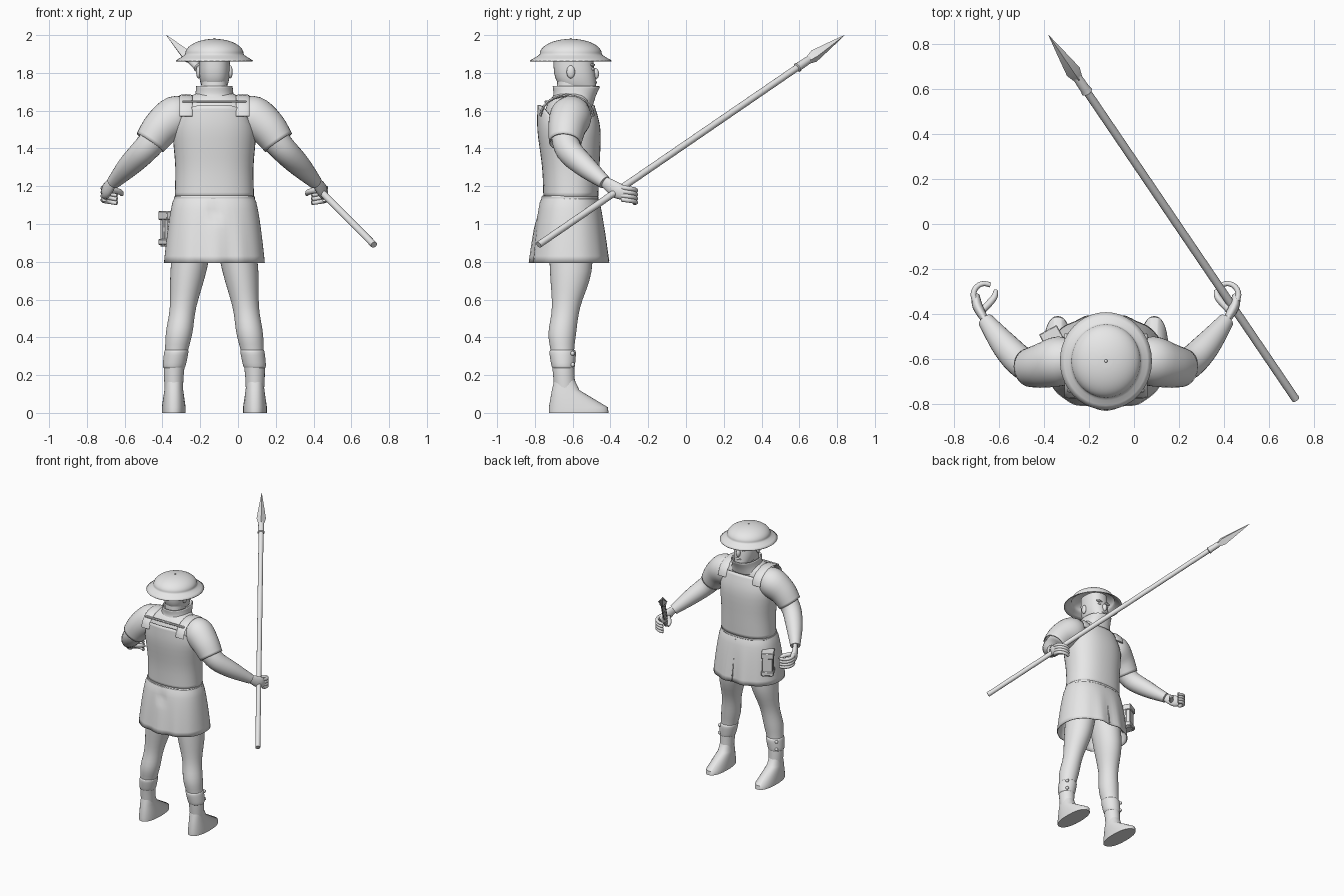
import bpy, bmesh
from math import sin, cos, tau, pi, radians, copysign
from mathutils import Vector, Matrix

if "Cube" in bpy.data.objects:
    bpy.data.objects.remove(bpy.data.objects["Cube"])

# All parts are measured from the body's own vertical centre line
BODY = Vector((-.125, -.61, 0))

grey = bpy.data.materials.new("light grey")
grey.use_nodes = True
grey.diffuse_color = (.8, .8, .8, 1)
grey.node_tree.nodes["Principled BSDF"].inputs["Base Color"].default_value = grey.diffuse_color


def finish(name, mesh_builder, mirror=False, thickness=0, bevel=0, sharp_angle=50):
    """Turn a bmesh into a shaded object, optionally mirrored left to right."""
    bmesh.ops.recalc_face_normals(mesh_builder, faces=mesh_builder.faces)
    mesh = bpy.data.meshes.new(name)
    mesh_builder.to_mesh(mesh)
    mesh_builder.free()
    mesh.materials.append(grey)
    for polygon in mesh.polygons:
        polygon.use_smooth = True
    mesh.set_sharp_from_angle(angle=radians(sharp_angle))
    part = bpy.data.objects.new(name, mesh)
    part.location = BODY
    bpy.context.collection.objects.link(part)
    if mirror:
        modifier = part.modifiers.new("left and right", 'MIRROR')
        modifier.use_mirror_merge = False
    if thickness:
        part.modifiers.new("thickness", 'SOLIDIFY').thickness = thickness
    if bevel:
        part.modifiers.new("soft edges", 'BEVEL').width = bevel


def interpolate(rows, steps):
    """Smooth spline through a few rows of values."""
    rows = [Vector(row) for row in rows]
    result = []
    for k in range(len(rows) - 1):
        start, end = rows[k], rows[k + 1]
        start_slope = (end - rows[max(k - 1, 0)]) / 2
        end_slope = (rows[min(k + 2, len(rows) - 1)] - start) / 2
        for step in range(steps):
            t = step / steps
            blend = t * t * (3 - 2 * t)
            result.append(start.lerp(end, blend) + start_slope * t * (1 - t) ** 2
                          - end_slope * t * t * (1 - t))
    return result + [rows[-1]]


def skin(rings, open_start, open_end):
    """Join rings of points with quads and close the ends where wanted."""
    builder = bmesh.new()
    loops = [[builder.verts.new(point) for point in ring] for ring in rings]
    for lower, upper in zip(loops, loops[1:]):
        for i in range(len(lower)):
            builder.faces.new((lower[i - 1], lower[i], upper[i], upper[i - 1]))
    if not open_start:
        builder.faces.new(loops[0])
    if not open_end:
        builder.faces.new(loops[-1])
    return builder


def loft(name, rows, steps=4, sides=40, power=2.3, lean=None, shape=None,
         open_start=False, open_end=False, **options):
    """Level rings, each given by height, half width, half depth and middle y."""
    rings = []
    for z, width, depth, middle in interpolate(rows, steps):
        ring = []
        for i in range(sides):
            c, s = cos(tau * i / sides), sin(tau * i / sides)
            point = Vector((width * copysign(abs(c) ** (2 / power), c),
                            middle + depth * copysign(abs(s) ** (2 / power), s), z))
            if lean:
                point.x += lean(z)
            if shape:
                shape(point, c, s)
            ring.append(point)
        rings.append(ring)
    finish(name, skin(rings, open_start, open_end), **options)


def tube(name, rows, steps=4, sides=16, flatness=1, up=Vector((0, 0, 1)),
         open_end=False, **options):
    """Round rings along a path, each given by x, y, z and radius."""
    rows = interpolate(rows, steps)
    points = [row.to_3d() for row in rows]
    rings = []
    for k, (point, row) in enumerate(zip(points, rows)):
        tangent = (points[min(k + 1, len(points) - 1)] - points[max(k - 1, 0)]).normalized()
        across = tangent.cross(up).normalized()
        above = across.cross(tangent)
        rings.append([point + row[3] * (across * flatness * cos(tau * i / sides)
                                        + above * sin(tau * i / sides)) for i in range(sides)])
    finish(name, skin(rings, False, open_end), **options)


def ball(name, location, size, **options):
    builder = bmesh.new()
    bmesh.ops.create_uvsphere(builder, u_segments=20, v_segments=12, radius=1,
                              matrix=Matrix.LocRotScale(Vector(location), None, Vector(size)))
    finish(name, builder, **options)


def box(name, location, size, turn=0, axis='Z', bevel=.004):
    builder = bmesh.new()
    rotation = Matrix.Rotation(turn, 3, axis).to_quaternion()
    bmesh.ops.create_cube(builder, size=1, matrix=Matrix.LocRotScale(
        Vector(location), rotation, Vector(size)))
    finish(name, builder, bevel=bevel, sharp_angle=30)


# Helmet: shallow dome with a wide sloping brim, hollow below
profile = [(.205, 1.865), (.165, 1.89)]
profile += [(.155 * cos(k * pi / 20), 1.9 + .08 * sin(k * pi / 20)) for k in range(10)]
loft("helmet", [(z, radius, radius * 1.06, 0) for radius, z in profile], steps=2,
     power=2, open_start=True, thickness=.005)
ball("helmet_rivet", (0, 0, 1.98), (.007, .007, .005))

# Head and face
loft("head", [(1.7, .045, .06, .08), (1.73, .068, .095, .04), (1.8, .082, .108, .02),
              (1.92, .08, .1, .01)])
loft("neck", [(1.6, .075, .08, 0), (1.78, .066, .07, 0)])
ball("nose", (0, .13, 1.795), (.016, .02, .03))
ball("mouth", (0, .13, 1.75), (.024, .01, .008))
ball("eyes", (.034, .115, 1.82), (.014, .01, .008), mirror=True)
ball("brows", (.036, .115, 1.842), (.026, .014, .008), mirror=True)
ball("ears", (.084, 0, 1.805), (.013, .022, .034), mirror=True)

# Collar and shirt under the vest
loft("collar", [(1.63, .115, .11, 0), (1.68, .095, .105, .02), (1.73, .088, .118, .03)],
     open_start=True, open_end=True, thickness=.008)
loft("shirt_body", [(1.5, .2, .15, -.01), (1.62, .19, .12, -.01), (1.68, .12, .09, 0),
                    (1.7, .06, .05, 0)])


def arm_holes(point, c, s):
    rise = max(0, point.z - 1.4)
    point.z -= 2 * rise * rise * c ** 4


# Vest with scooped arm holes, shoulder straps and seams
loft("vest", [(1.14, .21, .145, 0), (1.3, .207, .152, 0), (1.5, .22, .167, -.01),
              (1.63, .195, .15, -.025)],
     open_start=True, open_end=True, shape=arm_holes, thickness=.01)
strap_angles = [k * pi / 12 for k in range(13)]
tube("shoulder_straps", [(.15, -.02 - .14 * cos(a), 1.57 + .11 * sin(a), .035)
                         for a in strap_angles],
     steps=1, flatness=.2, up=Vector((1, 0, 0)), mirror=True)
box("back_yoke_band", (0, -.13, 1.648), (.34, .02, .012))
loft("waist_seam", [(z, .214, .151, -.005) for z in (1.132, 1.145)],
     open_start=True, open_end=True, thickness=.004)


def folds(point, c, s):
    """Soft pleats growing to the hem, and a cleft at the back."""
    drop = max(0, 1.1 - point.z)
    point.y += .03 * drop * abs(s) * (2 * c * c - 1) * cos(12 * c)
    if s < 0:
        cleft = max(0, 1 - abs(point.x) / .05)
        point.y += .02 * cleft * max(0, 1 - abs(point.z - 1.06) / .06)


# Flared skirt with an overlapping front edge
flare = [(t / 10, (t / 10) ** .6) for t in range(11)]
loft("skirt", [(1.15 - .355 * t, .207 + .06 * f, .143 + .065 * f, -.006) for t, f in flare],
     steps=1, sides=64, shape=folds, open_end=True, thickness=.006)
box("skirt_front_flap", (.01, .174, .96), (.006, .01, .32), turn=.16, axis='X', bevel=.002)

# Belt pouch with lid, band and strap
for name, height, size in (("pouch", .965, (.075, .085, .17)),
                           ("pouch_lid", 1.045, (.09, .1, .045)),
                           ("pouch_band", .905, (.09, .1, .03)),
                           ("pouch_strap", .97, (.083, .03, .18))):
    box(name, (-.235, .095, height), size, turn=.5)


def stance(z):
    return min(.215, .25 - .15 * z)


# Legs, gaiter cuffs and shoes
loft("legs", [(1, .11, .12, 0), (.75, .095, .11, 0), (.56, .07, .075, -.025),
              (.42, .07, .073, -.045), (.3, .058, .06, -.043), (.1, .047, .055, -.03)],
     lean=stance, power=2, mirror=True)
loft("gaiter_cuffs", [(.235, .05, .055, -.038), (.25, .06, .062, -.04),
                      (.32, .064, .07, -.043), (.335, .058, .06, -.043)],
     lean=stance, power=2, mirror=True)
for height in (.255, .315):
    ball("gaiter_buttons", (.25, .01, height), (.012, .012, .012), mirror=True)
loft("shoes", [(0, .063, .158, .042), (.03, .063, .156, .04), (.12, .05, .073, -.027),
               (.18, .044, .052, -.034)], lean=stance, steps=1, mirror=True)

# Arms: wide upper sleeve, tighter forearm
tube("upper_sleeves", [(.13, 0, 1.58, .08), (.2, 0, 1.57, .11), (.28, -.02, 1.51, .1),
                       (.34, -.03, 1.43, .086)],
     sides=32, open_end=True, mirror=True, thickness=.008)
tube("forearm_sleeves", [(.3, -.03, 1.47, .075), (.37, -.01, 1.39, .07),
                         (.45, .07, 1.31, .06), (.535, .18, 1.22, .036)],
     sides=24, mirror=True)

# Hands with curled fingers
tube("palms", [(.53, .17, 1.23, .028), (.57, .24, 1.18, .042), (.58, .29, 1.16, .033)],
     flatness=.55, mirror=True)
for finger in range(4):
    height = 1.19 - .021 * finger
    curl = [k * pi / 6 for k in range(-1, 5)]
    tube("fingers", [(.54 + .05 * cos(a), .295 + .05 * sin(a), height - .008 * a, .013 - .001 * a)
                     for a in curl], steps=2, sides=10, mirror=True)
tube("thumbs", [(.55, .225, 1.18, .016), (.5, .28, 1.17, .015), (.49, .315, 1.155, .009)],
     sides=10, mirror=True)

# Spear: round shaft, ringed socket, four-sided blade
butt, tip = Vector((.845, -.17, .89)), Vector((-.255, 1.45, 2))


def spear_part(name, stations, **options):
    tube(name, [(*butt.lerp(tip, t), radius) for t, radius in stations], steps=1, **options)


spear_part("spear_shaft", [(0, .018), (.87, .018)])
spear_part("spear_socket", [(.843, .02), (.845, .026), (.853, .022), (.88, .021), (.9, .01)])
spear_part("spear_blade", [(.87, .014), (.9, .034), (.95, .018), (1, .001)],
           sides=4, sharp_angle=20)
